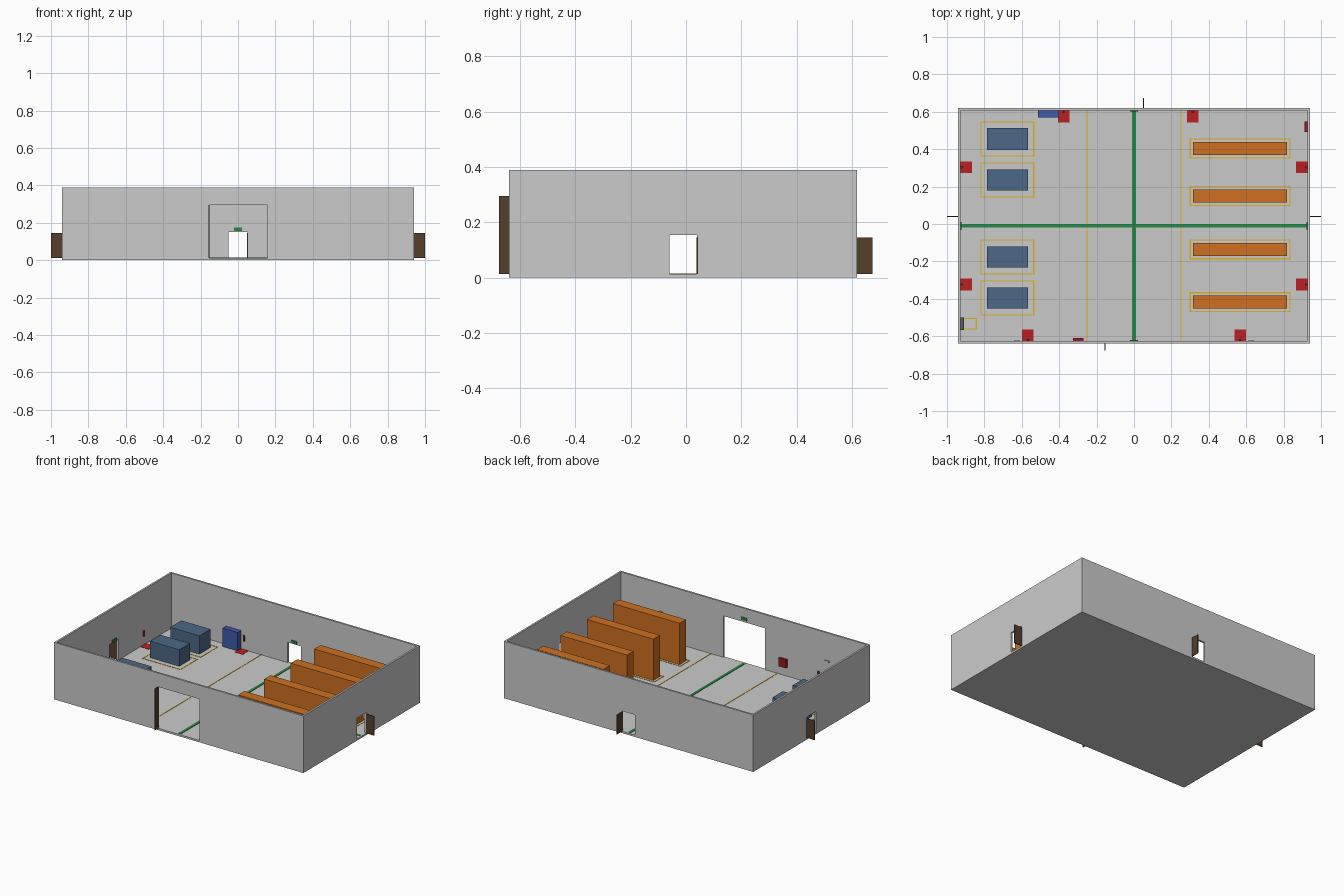
import bpy, bmesh, math
from mathutils import Vector, Matrix

if "Cube" in bpy.data.objects:
    bpy.data.objects.remove(bpy.data.objects["Cube"])

S = 0.0627            # one metre in model units
OFF = Vector((0, -0.01, 0))
FLOOR = 0.2           # floor top, metres
HX, HY, T, TOP = 15.0, 10.03, 0.2, 6.2


def mat(name, r, g, b):
    m = bpy.data.materials.new(name)
    m.diffuse_color = (r, g, b, 1)
    m.use_nodes = True
    m.node_tree.nodes["Principled BSDF"].inputs["Base Color"].default_value = m.diffuse_color
    return m


GREEN = mat("green", 0.02, 0.25, 0.06)
YELLOW = mat("yellow", 0.75, 0.45, 0.01)
ORANGE = mat("orange", 0.62, 0.16, 0.015)
STEEL = mat("steel_blue", 0.075, 0.14, 0.24)
BLUE = mat("blue", 0.05, 0.1, 0.42)
RED = mat("red", 0.5, 0.015, 0.015)
DARK_RED = mat("dark_red", 0.32, 0.01, 0.02)
BROWN = mat("brown", 0.09, 0.05, 0.025)
DARK = mat("dark_grey", 0.1, 0.1, 0.11)


def finish(name, bm, material=None):
    bmesh.ops.recalc_face_normals(bm, faces=bm.faces)
    for v in bm.verts:
        v.co = v.co * S + OFF
    me = bpy.data.meshes.new(name)
    bm.to_mesh(me)
    bm.free()
    if material:
        me.materials.append(material)
    ob = bpy.data.objects.new(name, me)
    bpy.context.collection.objects.link(ob)
    return ob


def boxes(name, bounds, material=None):
    """One object from boxes given as (x0, x1, y0, y1, z0, z1) in metres."""
    bm = bmesh.new()
    for x0, x1, y0, y1, z0, z1 in bounds:
        m = Matrix.Translation(((x0 + x1) / 2, (y0 + y1) / 2, (z0 + z1) / 2))
        m = m @ Matrix.Diagonal((x1 - x0, y1 - y0, z1 - z0, 1))
        bmesh.ops.create_cube(bm, size=1, matrix=m)
    return finish(name, bm, material)


def block(name, x, y, z0, w, d, h, material=None):
    return boxes(name, [(x - w / 2, x + w / 2, y - d / 2, y + d / 2, z0, z0 + h)], material)


def outline(name, x, y, hw, hd, t=0.1):
    z = (FLOOR, FLOOR + 0.03)
    boxes(name, [(x - hw, x + hw, y - hd, y - hd + t, *z),
                 (x - hw, x + hw, y + hd - t, y + hd, *z),
                 (x - hw, x - hw + t, y - hd + t, y + hd - t, *z),
                 (x + hw - t, x + hw, y - hd + t, y + hd - t, *z)], YELLOW)


def wall(name, half_len, half_open, open_top, place):
    """Wall slab with a doorway notch; place maps (along, depth, z) to metres."""
    prof = [(-half_len, FLOOR), (-half_open, FLOOR), (-half_open, open_top),
            (half_open, open_top), (half_open, FLOOR), (half_len, FLOOR),
            (half_len, TOP), (-half_len, TOP)]
    bm = bmesh.new()
    face = bm.faces.new([bm.verts.new(place(a, 0, z)) for a, z in prof])
    ext = bmesh.ops.extrude_face_region(bm, geom=[face])
    step = Vector(place(0, T, 0)) - Vector(place(0, 0, 0))
    bmesh.ops.translate(bm, vec=step,
                        verts=[g for g in ext["geom"] if isinstance(g, bmesh.types.BMVert)])
    finish(name, bm)


# Floor slab and four walls with doorways
block("floor", 0, 0, 0, 2 * HX, 2 * HY, FLOOR)
wall("front_wall", HX, 2.5, 4.7, lambda a, d, z: (a, -HY + d, z))
wall("back_wall", HX, 0.8, 2.4, lambda a, d, z: (a, HY - d, z))
for side, sx in (("left", -1), ("right", 1)):
    wall(side + "_wall", HY - T, 0.8, 2.45, lambda a, d, z, sx=sx: (sx * (HX - d), a, z))

# Doors standing open outwards
block("front_door", -2.48, -10.3, FLOOR, 0.08, 0.62, 4.5, BROWN)
block("back_door", 0.8, 10.47, FLOOR, 0.08, 0.9, 2.1, BROWN)
for side, sx in (("left", -1), ("right", 1)):
    block(side + "_door", sx * 15.475, 0.8, FLOOR, 0.95, 0.08, 2.1, BROWN)

# Exit signs above the doorways
IX, IY = HX - T, HY - T
block("front_exit_sign", 0, -IY + 0.04, 4.9, 0.7, 0.08, 0.3, GREEN)
block("back_exit_sign", 0, IY - 0.04, 2.5, 0.7, 0.08, 0.3, GREEN)
for side, sx in (("left", -1), ("right", 1)):
    block(side + "_exit_sign", sx * (IX - 0.04), 0, 2.5, 0.08, 0.7, 0.3, GREEN)

# Painted walkways and aisle lines
block("long_walkway", 0, 0, FLOOR, 2 * IX, 0.3, 0.03, GREEN)
block("cross_walkway", 0, 0, FLOOR, 0.3, 2 * IY, 0.04, GREEN)
for side, sx in (("left", -1), ("right", 1)):
    for end, sy in (("front", -1), ("back", 1)):
        block(f"{side}_{end}_aisle_line", sx * 4, sy * (IY + 0.15) / 2, FLOOR,
              0.1, IY - 0.15, 0.03, YELLOW)

# Storage racks with floor outlines
for i, y in enumerate((6.6, 2.55, -2.0, -6.5), 1):
    block(f"rack_{i}", 9.05, y, FLOOR, 8, 1.1, 4.5, ORANGE)
    outline(f"rack_outline_{i}", 9.05, y, 4.3, 0.85)

# Machines with safety outlines
for i, (y, d, h) in enumerate(((7.4, 1.9, 2.0), (3.9, 1.8, 1.8),
                               (-2.65, 1.8, 1.8), (-6.15, 1.8, 1.8)), 1):
    block(f"machine_{i}", -10.8, y, FLOOR, 3.5, d, h, STEEL)
    outline(f"machine_outline_{i}", -10.8, y, 2.3, 1.5)

# Tool cabinet
block("tool_cabinet", -7.3, IY - 0.3, FLOOR, 1.8, 0.6, 2.0, BLUE)

# Extinguishers on the walls with red floor marks
spots = [(-6, 1, "y"), (5, 1, "y"), (-9.05, -1, "y"), (9.05, -1, "y"),
         (5, -1, "x"), (5, 1, "x"), (-5, -1, "x"), (-5, 1, "x")]
for i, (a, s, axis) in enumerate(spots, 1):
    place = (lambda d: (a, s * (IY - d))) if axis == "y" else (lambda d: (s * (IX - d), a))
    block(f"extinguisher_mark_{i}", *place(0.5), FLOOR, 1, 1, 0.03, RED)
    bm = bmesh.new()
    bmesh.ops.create_cone(bm, cap_ends=True, segments=16, radius1=0.1, radius2=0.1, depth=0.6,
                          matrix=Matrix.Translation((*place(0.11), 1.5)))
    ob = finish(f"extinguisher_{i}", bm, DARK_RED)
    for p in ob.data.polygons:
        p.use_smooth = len(p.vertices) == 4

# Hose cabinets, electrical panel and emergency lights
block("front_hose_cabinet", -4.75, -IY + 0.125, 1.15, 0.9, 0.25, 0.9, DARK_RED)
block("right_hose_cabinet", IX - 0.125, 8.45, 1.15, 0.25, 0.9, 0.9, DARK_RED)
block("electrical_panel", -IX + 0.15, -8.35, 0.6, 0.3, 1.1, 1.6, DARK)
outline("panel_outline", -IX + 0.7, -8.35, 0.7, 0.5)
for side, sx in (("left", -1), ("right", 1)):
    block(side + "_emergency_light", sx * 10, -IY + 0.05, 3.05, 0.5, 0.1, 0.15)
